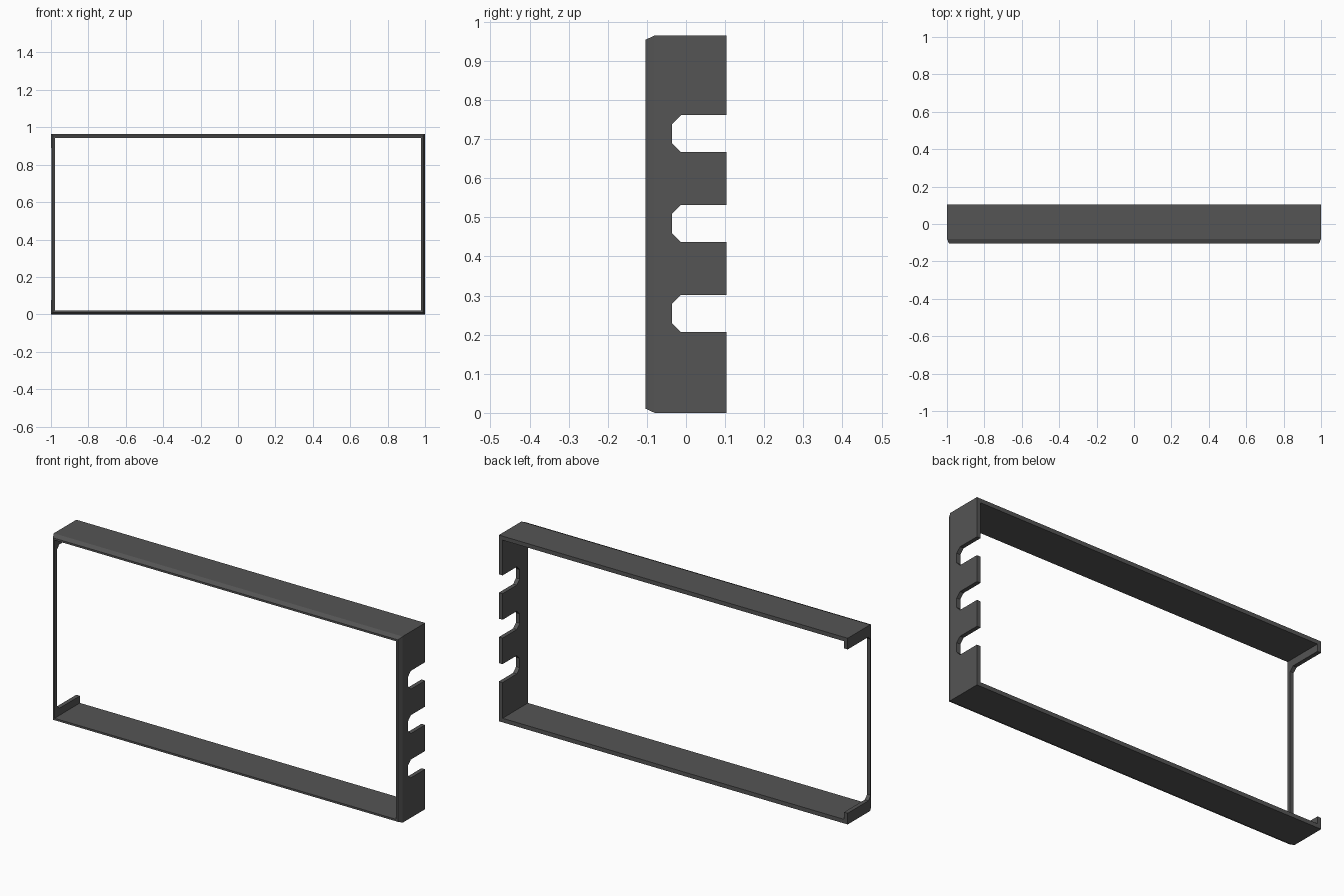
import bpy, bmesh

if "Cube" in bpy.data.objects:
    bpy.data.objects.remove(bpy.data.objects["Cube"])

HEIGHT, DEPTH, WALL = 0.965, 0.104, 0.021

grey = bpy.data.materials.new("dark grey")
grey.diffuse_color = (0.09, 0.09, 0.09, 1)
grey.use_nodes = True
grey.node_tree.nodes["Principled BSDF"].inputs["Base Color"].default_value = grey.diffuse_color


def add_object(name, bm):
    bmesh.ops.recalc_face_normals(bm, faces=bm.faces)
    mesh = bpy.data.meshes.new(name)
    bm.to_mesh(mesh)
    bm.free()
    mesh.materials.append(grey)
    obj = bpy.data.objects.new(name, mesh)
    bpy.context.collection.objects.link(obj)
    return obj


def side_cutter(name, x0, x1, front, z0, z1, chamfer):
    """Prism open to the back, with chamfered corners at its front end."""
    profile = [(0.2, z0), (front + chamfer, z0), (front, z0 + chamfer),
               (front, z1 - chamfer), (front + chamfer, z1), (0.2, z1)]
    bm = bmesh.new()
    face = bm.faces.new([bm.verts.new((x0, y, z)) for y, z in profile])
    ext = bmesh.ops.extrude_face_region(bm, geom=[face])["geom"]
    verts = [v for v in ext if isinstance(v, bmesh.types.BMVert)]
    bmesh.ops.translate(bm, verts=verts, vec=(x1 - x0, 0, 0))
    return add_object(name, bm)


# Rectangular frame: cross-section of (inset, y) swept round four corners
section = [(0.011, -DEPTH), (0, -0.08), (0, DEPTH), (WALL, DEPTH), (WALL, -DEPTH)]
bm = bmesh.new()
rings = []
for inset, y in section:
    x, z0, z1 = 1 - inset, inset, HEIGHT - inset
    rings.append([bm.verts.new(c) for c in
                  ((-x, y, z0), (x, y, z0), (x, y, z1), (-x, y, z1))])
for i, ring in enumerate(rings):
    nxt = rings[(i + 1) % len(rings)]
    for j in range(4):
        k = (j + 1) % 4
        bm.faces.new((ring[j], ring[k], nxt[k], nxt[j]))
frame = add_object("frame", bm)

# Three slots in the right wall, one large opening in the left wall
cutters = [side_cutter("slot_cutter", 0.9, 1.1, -0.036, z - 0.0475, z + 0.0475, 0.023)
           for z in (0.254, 0.484, 0.714)]
cutters.append(side_cutter("opening_cutter", -1.1, -0.9, -0.085,
                           0.058, HEIGHT - 0.058, 0.02))
for cutter in cutters:
    cutter.hide_render = True
    mod = frame.modifiers.new("cut", 'BOOLEAN')
    mod.object = cutter
    mod.solver = 'EXACT'

# Apply the cuts and drop the cutters
bpy.context.view_layer.update()
graph = bpy.context.evaluated_depsgraph_get()
cut_mesh = bpy.data.meshes.new_from_object(frame.evaluated_get(graph))
frame.modifiers.clear()
frame.data = cut_mesh
for cutter in cutters:
    bpy.data.objects.remove(cutter)
